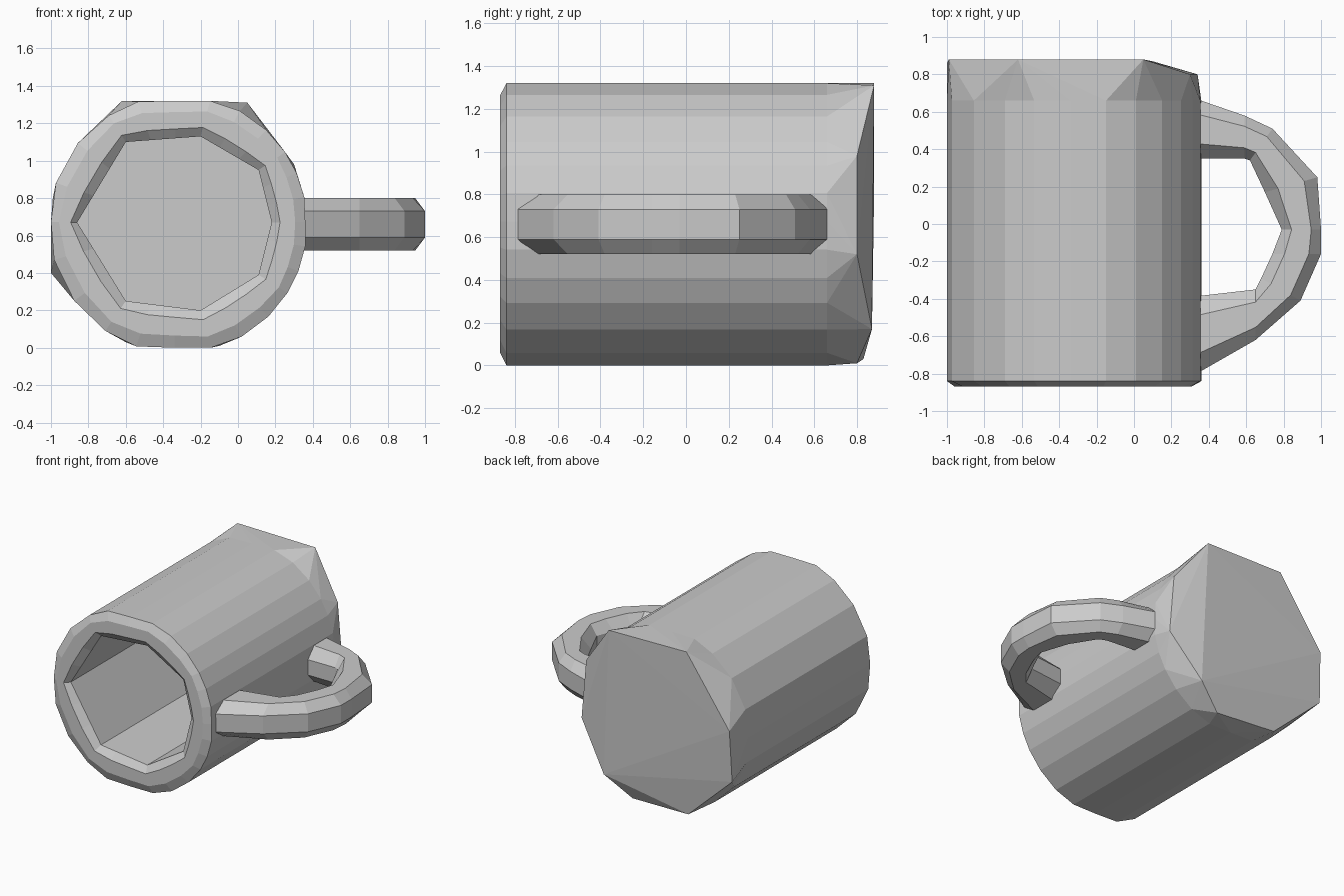
import bpy, bmesh
from math import atan2, cos, sin
from mathutils import Vector

if "Cube" in bpy.data.objects:
    bpy.data.objects.remove(bpy.data.objects["Cube"])


def make_object(name, bm):
    bmesh.ops.recalc_face_normals(bm, faces=bm.faces)
    mesh = bpy.data.meshes.new(name)
    bm.to_mesh(mesh)
    bm.free()
    obj = bpy.data.objects.new(name, mesh)
    bpy.context.collection.objects.link(obj)
    return obj


def loft(name, rings, cap_start=False, cap_end=False):
    bm = bmesh.new()
    loops = [[bm.verts.new(p) for p in ring] for ring in rings]
    for a, b in zip(loops, loops[1:]):
        n = len(a)
        for i in range(n):
            j = (i + 1) % n
            bm.faces.new((a[i], a[j], b[j], b[i]))
    if cap_start:
        bm.faces.new(loops[0])
    if cap_end:
        bm.faces.new(loops[-1])
    return make_object(name, bm)


# Inner opening (x, z): eight corners, each side split in three
corners = [Vector(p) for p in ((-.86, .67), (-.6, 1.1), (-.2, 1.13), (.11, .95),
                               (.18, .67), (.11, .39), (-.2, .2), (-.6, .25))]
inner = [a.lerp(corners[(i + 1) % 8], k / 3)
         for i, a in enumerate(corners) for k in range(3)]


# Outer wall: rounded outline along the same directions, flattened at the extremes
def outer_point(p):
    a = atan2(p.y - .66, p.x + .32)
    x, z = -.32 + .69 * cos(a), .66 + .69 * sin(a)
    return Vector((min(max(x, -1), .36), min(max(z, 0), 1.32)))


outer = [outer_point(p) for p in inner]


def ring(t, y):
    pts = [o.lerp(i, t) for o, i in zip(outer, inner)]
    return [(p.x, y, p.y) for p in pts]


# Mug wall with a blunt rim and a flat inside floor
loft("mug_wall", [ring(0, .66), ring(0, -.84), ring(.3, -.87), ring(.75, -.87),
                  ring(1, -.83), ring(1, .66)], cap_end=True)

# Faceted closed base: hull between the wall end and an irregular back face
back = [(.05, .88, 1.31), (-.62, .88, 1.32), (-.99, .88, .8), (-1, .86, .4),
        (-.6, .83, .03), (-.1, .8, .01), (.1, .87, .17), (.34, .8, .52), (.3, .8, .98)]
bm = bmesh.new()
for p in ring(0, .66) + back:
    bm.verts.new(p)
bmesh.ops.convex_hull(bm, input=bm.verts)
make_object("mug_base", bm)

# Handle: octagonal section swept between inner and outer edge points (x, y)
stations = [((.3, .35), (.3, .68)), ((.59, .35), (.59, .58)), ((.62, .34), (.74, .51)),
            ((.7, .17), (.98, .25)), ((.79, -.03), (1, -.03)), ((.74, -.16), (1, -.16)),
            ((.68, -.29), (.89, -.41)), ((.65, -.35), (.65, -.62)), ((.3, -.39), (.3, -.82))]
section = [(0, -.06), (.25, -.14), (.75, -.14), (1, -.07),
           (1, .07), (.75, .14), (.25, .14), (0, .06)]
rings = []
for a, b in stations:
    a, b = Vector(a), Vector(b)
    rings.append([(*a.lerp(b, t), .66 + h) for t, h in section])
loft("handle", rings, cap_start=True, cap_end=True)
